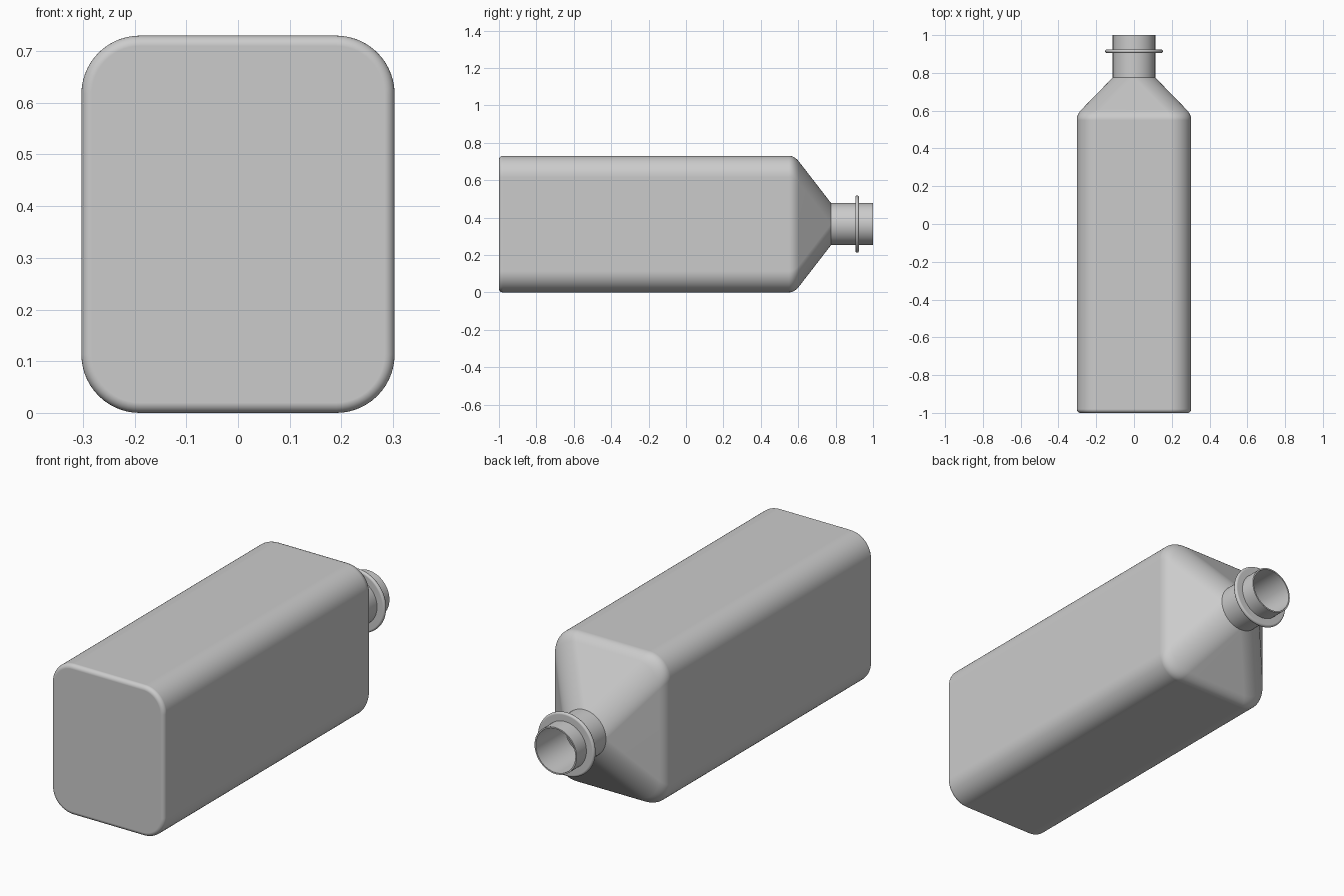
import bpy, bmesh
from math import sin, cos, pi

cube = bpy.data.objects.get("Cube")
if cube:
    bpy.data.objects.remove(cube, do_unlink=True)

# Main sizes: the axis of the bottle runs along y at height MID
MID = 0.365
R = 0.113            # corner radius of the body and radius of the neck
CX, CZ = 0.19, 0.252  # offset of the corner centres from the axis
WALL = 0.007
FILLET = 0.02
ARC = 14             # segments per quarter turn

grey = bpy.data.materials.new("plain grey")
grey.use_nodes = True
grey.diffuse_color = (0.6, 0.6, 0.6, 1)
grey.node_tree.nodes["Principled BSDF"].inputs["Base Color"].default_value = (0.6, 0.6, 0.6, 1)


def section(y, spread, radius):
    """Rounded rectangle; spread 1 is the full body, 0 is a circle."""
    points = []
    for quarter, (sx, sz) in enumerate(((1, 1), (-1, 1), (-1, -1), (1, -1))):
        for i in range(ARC + 1):
            a = (quarter + i / ARC) * pi / 2
            points.append((sx * CX * spread + radius * cos(a), y,
                           MID + sz * CZ * spread + radius * sin(a)))
    return points


def loft(name, sections, closed=False):
    """Skin a list of (y, spread, radius) sections."""
    bm = bmesh.new()
    rings = [[bm.verts.new(p) for p in section(*s)] for s in sections]
    pairs = list(zip(rings, rings[1:]))
    if closed:
        pairs.append((rings[-1], rings[0]))
    else:
        bm.faces.new(rings[0])
        bm.faces.new(rings[-1])
    n = len(rings[0])
    for a, b in pairs:
        for i in range(n):
            j = (i + 1) % n
            bm.faces.new((a[i], a[j], b[j], b[i]))
    bmesh.ops.remove_doubles(bm, verts=bm.verts, dist=1e-5)
    bmesh.ops.recalc_face_normals(bm, faces=bm.faces)
    mesh = bpy.data.meshes.new(name)
    bm.to_mesh(mesh)
    bm.free()
    mesh.materials.append(grey)
    obj = bpy.data.objects.new(name, mesh)
    bpy.context.collection.objects.link(obj)
    bpy.ops.object.select_all(action='DESELECT')
    obj.select_set(True)
    bpy.context.view_layer.objects.active = obj
    bpy.ops.object.shade_smooth_by_angle(angle=pi / 6)
    weighted = obj.modifiers.new("weighted normals", 'WEIGHTED_NORMAL')
    weighted.keep_sharp = True
    return obj


def shell(inset):
    """Sections from the base to the lip, moved inward by inset."""
    r = R - inset
    rows = []
    # Rounded base edge
    for i in range(7):
        a = i / 6 * pi / 2
        rows.append((-1 + inset + FILLET * (1 - cos(a)), 1, r - FILLET * (1 - sin(a))))
    # Softened bend from the straight sides into the shoulder
    for i in range(9):
        u = i / 8
        y = 0.55 * (1 - u) ** 2 + 0.58 * 2 * u * (1 - u) + 0.605 * u * u
        rows.append((y, 1 - 0.128 * u * u, r))
    # Neck root and lip
    rows += [(0.775, 0, r), (1, 0, r)]
    return rows


# Hollow bottle: outer skin up to the lip, then the inner skin back down
loft("bottle", shell(0) + shell(WALL)[::-1])

# Collar around the neck, with a rounded rim
rim = [(0.915 - 0.01 * cos(i / 8 * pi), 0, 0.143 + 0.01 * sin(i / 8 * pi)) for i in range(9)]
loft("neck_collar", [(0.905, 0, R - 0.003)] + rim + [(0.925, 0, R - 0.003)], closed=True)
